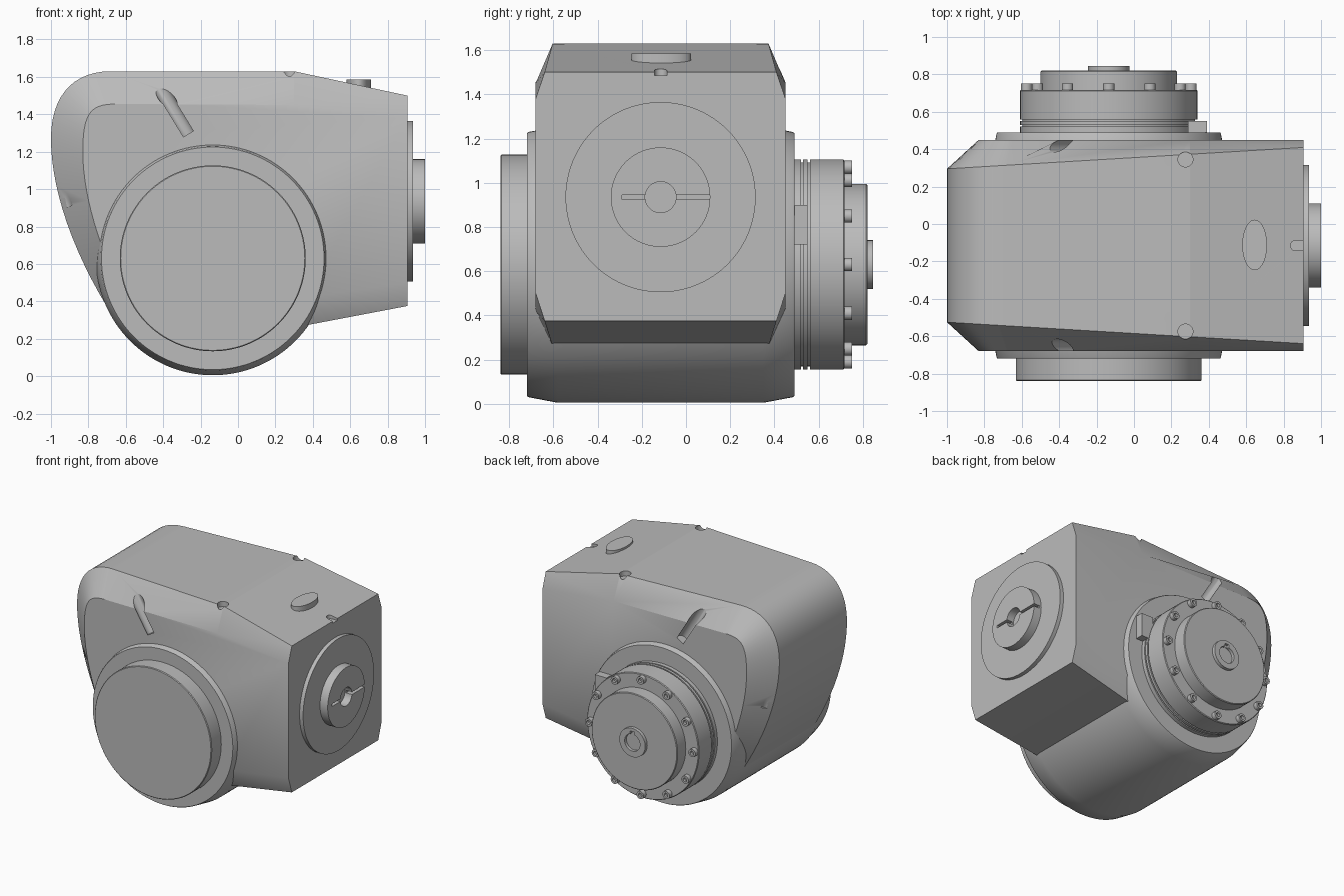
import bpy, bmesh, math
from mathutils import Vector
from mathutils.geometry import interpolate_bezier

if "Cube" in bpy.data.objects:
    bpy.data.objects.remove(bpy.data.objects["Cube"], do_unlink=True)

grey = bpy.data.materials.new("light_grey")
grey.use_nodes = True
COLOUR = (0.5, 0.5, 0.5, 1)
grey.diffuse_color = COLOUR
grey.node_tree.nodes["Principled BSDF"].inputs["Base Color"].default_value = COLOUR

MID = -0.115                      # middle of the housing along y
AX, AZ = -0.135, 0.63             # cross axis of the joint
X, Y, Z = Vector((1, 0, 0)), Vector((0, 1, 0)), Vector((0, 0, 1))


def finish(name, bm):
    bmesh.ops.recalc_face_normals(bm, faces=bm.faces)
    me = bpy.data.meshes.new(name)
    bm.to_mesh(me)
    bm.free()
    ob = bpy.data.objects.new(name, me)
    bpy.context.collection.objects.link(ob)
    me.materials.append(grey)
    return ob


def lathe(name, profile, origin, axis, sides=96, squash=1):
    """Revolve (distance, radius) pairs about an axis; both ends are capped."""
    bm = bmesh.new()
    turn = Z.rotation_difference(Vector(axis).normalized())
    rings = []
    for t, r in profile:
        ring = []
        for i in range(sides):
            a = math.tau * i / sides
            p = Vector((r * squash * math.cos(a), r * math.sin(a), t))
            ring.append(bm.verts.new(Vector(origin) + turn @ p))
        rings.append(ring)
    for a, b in zip(rings, rings[1:]):
        for i in range(sides):
            j = (i + 1) % sides
            bm.faces.new((a[i], a[j], b[j], b[i]))
    bm.faces.new(rings[0])
    bm.faces.new(rings[-1])
    return finish(name, bm)


def rod(start, end, radius):
    d = Vector(end) - Vector(start)
    return lathe("cutter", [(0, radius), (d.length, radius)], start, d, 32)


def box(name, centre, size):
    bm = bmesh.new()
    bmesh.ops.create_cube(bm, size=1)
    bmesh.ops.scale(bm, vec=size, verts=bm.verts)
    bmesh.ops.translate(bm, vec=centre, verts=bm.verts)
    return finish(name, bm)


def cut(target, cutters):
    bpy.context.view_layer.objects.active = target
    for c in cutters:
        c.hide_render = True
        mod = target.modifiers.new("cut", "BOOLEAN")
        mod.operation, mod.solver, mod.object = "DIFFERENCE", "EXACT", c
        bpy.ops.object.modifier_apply(modifier=mod.name)
        bpy.data.objects.remove(c, do_unlink=True)


def curve(*points, n=14):
    return [(p.x, p.y) for p in interpolate_bezier(*[Vector(p) for p in points], n)]


# Housing: a wide outline down the middle, chamfered to a smaller one on each side
outer = [(0.3, 1.63)]
outer += curve((-0.68, 1.63), (-0.88, 1.63), (-1, 1.5), (-1, 1.27))
outer += curve((-1, 1.27), (-1, 1.02), (-0.9, 0.7), (-0.70, 0.37))[1:]
outer += [(-0.1, 0.2), (0.38, 0.275), (0.905, 0.375), (0.905, 1.5)]
inner = [(0.3, 1.45)]
inner += curve((-0.65, 1.455), (-0.78, 1.455), (-0.83, 1.42), (-0.83, 1.2))
inner += curve((-0.83, 1.2), (-0.83, 1.0), (-0.76, 0.72), (-0.62, 0.45))[1:]
inner += [(-0.1, 0.3), (0.36, 0.42), (0.905, 0.5), (0.905, 1.38)]

bm = bmesh.new()
loops = []
for side, line in ((-1, inner), (-1, outer), (1, outer), (1, inner)):
    loop = []
    for x, z in line:
        half = 0.565 if line is inner else 0.41 + 0.06 * (x + 1)
        loop.append(bm.verts.new((x, MID + side * half, z)))
    loops.append(loop)
for a, b in zip(loops, loops[1:]):
    for i in range(len(a)):
        j = (i + 1) % len(a)
        bm.faces.new((a[i], a[j], b[j], b[i]))
bm.faces.new(loops[0])
bm.faces.new(loops[-1])
housing = finish("housing", bm)

# Screw pockets sunk into the chamfers, the same on both sides
pockets = []
for s in (-1, 1):
    y = MID + s * 0.54
    pockets.append(rod((-0.265, y, 1.295), (-0.47, y, 1.63), 0.04))
    y = MID + s * 0.46
    pockets.append(rod((0.275, y, 1.59), (0.275, y, 1.75), 0.04))
    y = MID + s * 0.48
    pockets.append(rod((-0.92, y, 0.9), (-1.02, y, 1.15), 0.04))
pockets.append(rod((0.865, MID, 1.485), (0.865, MID, 1.6), 0.028))
pockets.append(box("cutter", (0.9, MID, 1.535), (0.07, 0.056, 0.1)))
cut(housing, pockets)

# Cross drum with flanges, and the plain front cover
lathe("cross_drum", [(-0.72, 0.595), (-0.712, 0.6), (-0.58, 0.625), (0.35, 0.625),
                     (0.482, 0.6), (0.49, 0.595)], (AX, 0, AZ), Y, 128)
lathe("front_cover", [(-0.84, 0.492), (-0.835, 0.497), (-0.7, 0.497)], (AX, 0, AZ), Y, 128)

# Rear drive unit: grooved ring, cap and hollow hub
ring = [(0.45, 0.475)]
for g in (0.52, 0.55):
    ring += [(g, 0.475), (g, 0.462), (g + 0.01, 0.462), (g + 0.01, 0.475)]
ring += [(0.712, 0.475), (0.717, 0.47)]
lathe("drive_ring", ring, (AX, 0, AZ), Y)
lathe("drive_cap", [(0.7, 0.365), (0.815, 0.365), (0.82, 0.36)], (AX, 0, AZ), Y)
hub = lathe("drive_hub", [(0.8, 0.11), (0.845, 0.11), (0.845, 0.065), (0.822, 0.065)],
            (AX, 0, AZ), Y, 48)
cut(hub, [box("cutter", (AX, 0.84, AZ + 0.06), (0.035, 0.03, 0.05))])
box("cable_socket", (0.34, 0.515, 0.81), (0.1, 0.07, 0.18))

# Ring of socket-head bolts
for i in range(12):
    a = math.tau * i / 12
    lathe("drive_bolt", [(0.7, 0.03), (0.75, 0.03), (0.75, 0.015), (0.73, 0.015)],
          (AX + 0.44 * math.cos(a), 0, AZ + 0.44 * math.sin(a)), Y, 20)

# Output face on the left end: disc and split clamp hub
OZ = 0.935
lathe("output_disc", [(0.88, 0.43), (0.935, 0.43)], (0, MID, OZ), X)
clamp = lathe("output_hub", [(0.92, 0.225), (1, 0.225), (1, 0.07), (0.94, 0.07)],
              (0, MID, OZ), X, 64)
cut(clamp, [box("cutter", (0.985, -0.08, OZ), (0.07, 0.42, 0.02))])

# Oval plug on the sloping top
lathe("top_plug", [(1.48, 0.135), (1.585, 0.135)], (0.645, -0.112, 0), Z, 48, 0.49)

# Smooth the round surfaces, keep the hard edges
bpy.ops.object.select_all(action="DESELECT")
for ob in bpy.context.scene.objects:
    if ob.type == "MESH" and grey.name in ob.data.materials:
        ob.select_set(True)
        bpy.context.view_layer.objects.active = ob
bpy.ops.object.shade_smooth_by_angle(angle=math.radians(28))
